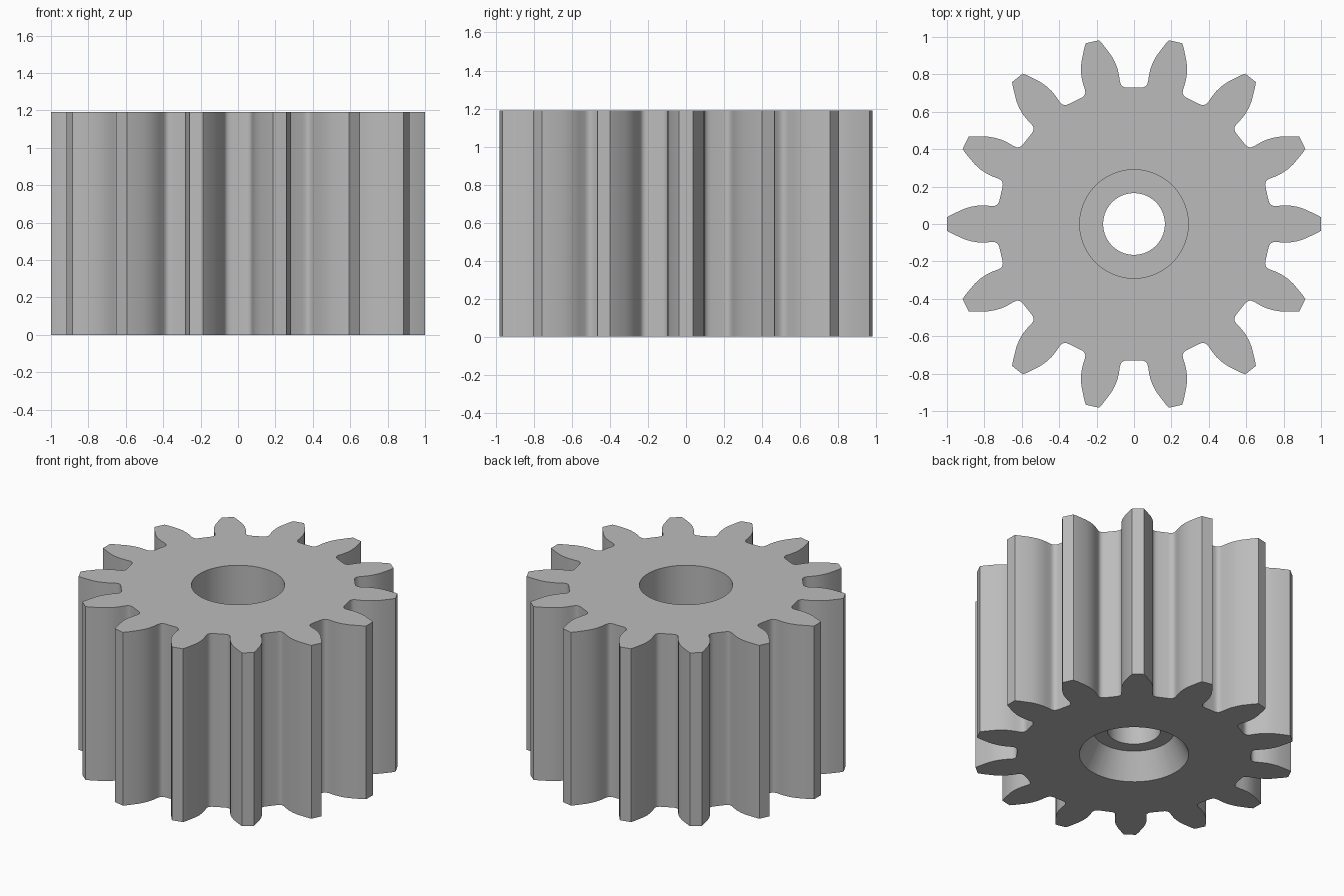
import bpy
import bmesh
from math import cos, sin, radians, tau

cube = bpy.data.objects.get("Cube")
if cube:
    bpy.data.objects.remove(cube, do_unlink=True)

TEETH = 14
HEIGHT = 1.19

# Half tooth flank, tip to root: (radius, degrees off the tooth centre line)
FLANK = [(1.0, 2.1), (0.975, 3.0), (0.948, 3.85), (0.91, 5.15), (0.872, 6.15),
         (0.835, 6.8), (0.80, 7.1), (0.765, 7.2), (0.748, 7.5), (0.738, 8.1),
         (0.732, 9.1), (0.73, 10.4)]
TOOTH = [(r, -a) for r, a in reversed(FLANK)] + FLANK

# Full outline in polar form: one tooth repeated around the axis
OUTLINE = [(r, radians(a) + tau * i / TEETH) for i in range(TEETH) for r, a in TOOTH]

# Bore section, top to bottom: counterbore, narrow hole, conical recess
BORE = [(0.29, HEIGHT), (0.29, 0.45), (0.165, 0.45), (0.165, 0.17),
        (0.253, 0.17), (0.34, 0.0)]


def ring(bm, z, radius=None):
    """Ring of vertices: the toothed outline, or a circle if a radius is given."""
    return [bm.verts.new(((radius or r) * cos(a), (radius or r) * sin(a), z))
            for r, a in OUTLINE]


# Gear body: closed chain of rings, outside wall, top, bore and underside
bm = bmesh.new()
rings = [ring(bm, 0.0), ring(bm, HEIGHT)] + [ring(bm, z, r) for r, z in BORE]
count = len(OUTLINE)
for k, low in enumerate(rings):
    high = rings[(k + 1) % len(rings)]
    for i in range(count):
        j = (i + 1) % count
        bm.faces.new((low[i], low[j], high[j], high[i]))
bmesh.ops.recalc_face_normals(bm, faces=bm.faces)

mesh = bpy.data.meshes.new("gear")
bm.to_mesh(mesh)
bm.free()
gear = bpy.data.objects.new("gear", mesh)
bpy.context.collection.objects.link(gear)

# Plain grey metal
grey = bpy.data.materials.new("plain_grey")
grey.use_nodes = True
colour = (0.5, 0.5, 0.5, 1.0)
grey.diffuse_color = colour
grey.node_tree.nodes["Principled BSDF"].inputs["Base Color"].default_value = colour
mesh.materials.append(grey)

# Smooth flanks and bore, crisp tips and rims
bpy.ops.object.select_all(action='DESELECT')
gear.select_set(True)
bpy.context.view_layer.objects.active = gear
bpy.ops.object.shade_smooth_by_angle(angle=radians(35))
